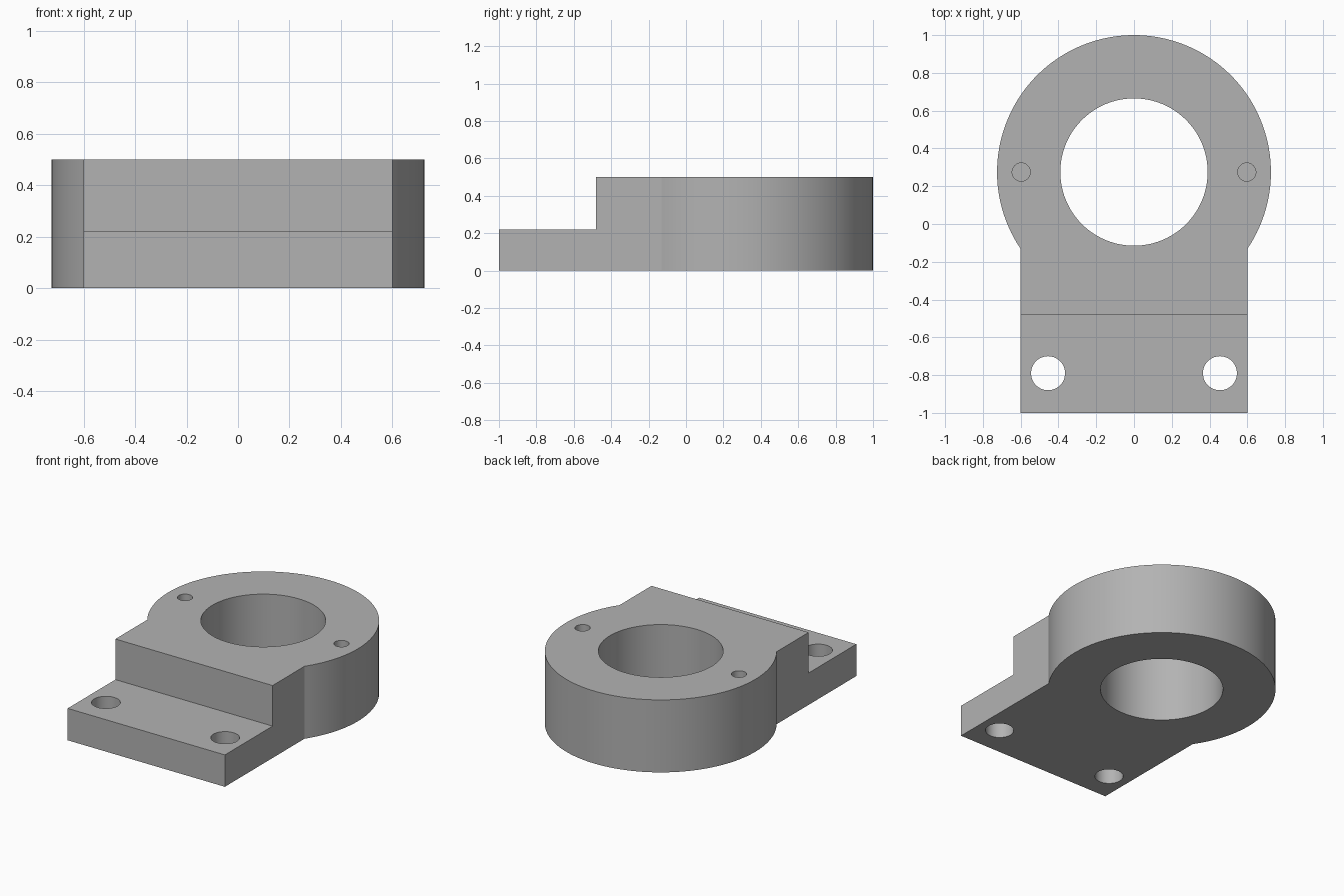
import bpy, bmesh, math

cube = bpy.data.objects.get("Cube")
if cube:
    bpy.data.objects.remove(cube, do_unlink=True)

RING_Y, RING_R, BORE_R = 0.275, 0.725, 0.39
HALF_W, FRONT_Y, STEP_Y = 0.6, -1.0, -0.48
TOP, SHELF = 0.5, 0.22

grey = bpy.data.materials.new("plain grey")
grey.use_nodes = True
colour = (0.45, 0.45, 0.45, 1)
grey.diffuse_color = colour
grey.node_tree.nodes["Principled BSDF"].inputs["Base Color"].default_value = colour


def prism(name, points, z0, z1):
    """Extrude a flat outline from z0 up to z1."""
    bm = bmesh.new()
    face = bm.faces.new([bm.verts.new((x, y, z0)) for x, y in points])
    ext = bmesh.ops.extrude_face_region(bm, geom=[face])["geom"]
    verts = [v for v in ext if isinstance(v, bmesh.types.BMVert)]
    bmesh.ops.translate(bm, verts=verts, vec=(0, 0, z1 - z0))
    bmesh.ops.recalc_face_normals(bm, faces=bm.faces)
    mesh = bpy.data.meshes.new(name)
    bm.to_mesh(mesh)
    bm.free()
    mesh.materials.append(grey)
    obj = bpy.data.objects.new(name, mesh)
    bpy.context.collection.objects.link(obj)
    return obj


def arc(cx, cy, r, start, end, n):
    angles = [start + (end - start) * i / n for i in range(n + 1)]
    return [(cx + r * math.cos(a), cy + r * math.sin(a)) for a in angles]


def hole(name, x, y, r, z0, z1, n=48):
    return prism(name, arc(x, y, r, 0, math.tau, n)[:-1], z0, z1)


# Body: round head running into a straight-sided foot
meet = -math.acos(HALF_W / RING_R)
outline = arc(0, RING_Y, RING_R, meet, math.pi - meet, 96)
outline += [(-HALF_W, FRONT_Y), (HALF_W, FRONT_Y)]
body = prism("bearing_bracket", outline, 0, TOP)

# Cutters: foot step, main bore, bolt holes and blind pin holes
step = [(-1, -2), (1, -2), (1, STEP_Y), (-1, STEP_Y)]
cutters = [prism("step_cutter", step, SHELF, 1),
           hole("bore_cutter", 0, RING_Y, BORE_R, -1, 1, 96)]
for side, s in (("left", 1), ("right", -1)):
    cutters.append(hole(side + "_bolt_cutter", s * 0.455, -0.79, 0.09, -1, 1))
    cutters.append(hole(side + "_pin_cutter", s * 0.597, RING_Y, 0.048, 0.25, 1))

bpy.ops.object.select_all(action='DESELECT')
body.select_set(True)
bpy.context.view_layer.objects.active = body
for cutter in cutters:
    mod = body.modifiers.new(cutter.name, 'BOOLEAN')
    mod.operation = 'DIFFERENCE'
    mod.solver = 'EXACT'
    mod.object = cutter
    bpy.ops.object.modifier_apply(modifier=mod.name)
for cutter in cutters:
    bpy.data.objects.remove(cutter, do_unlink=True)

bpy.ops.object.shade_smooth_by_angle(angle=math.radians(30))
